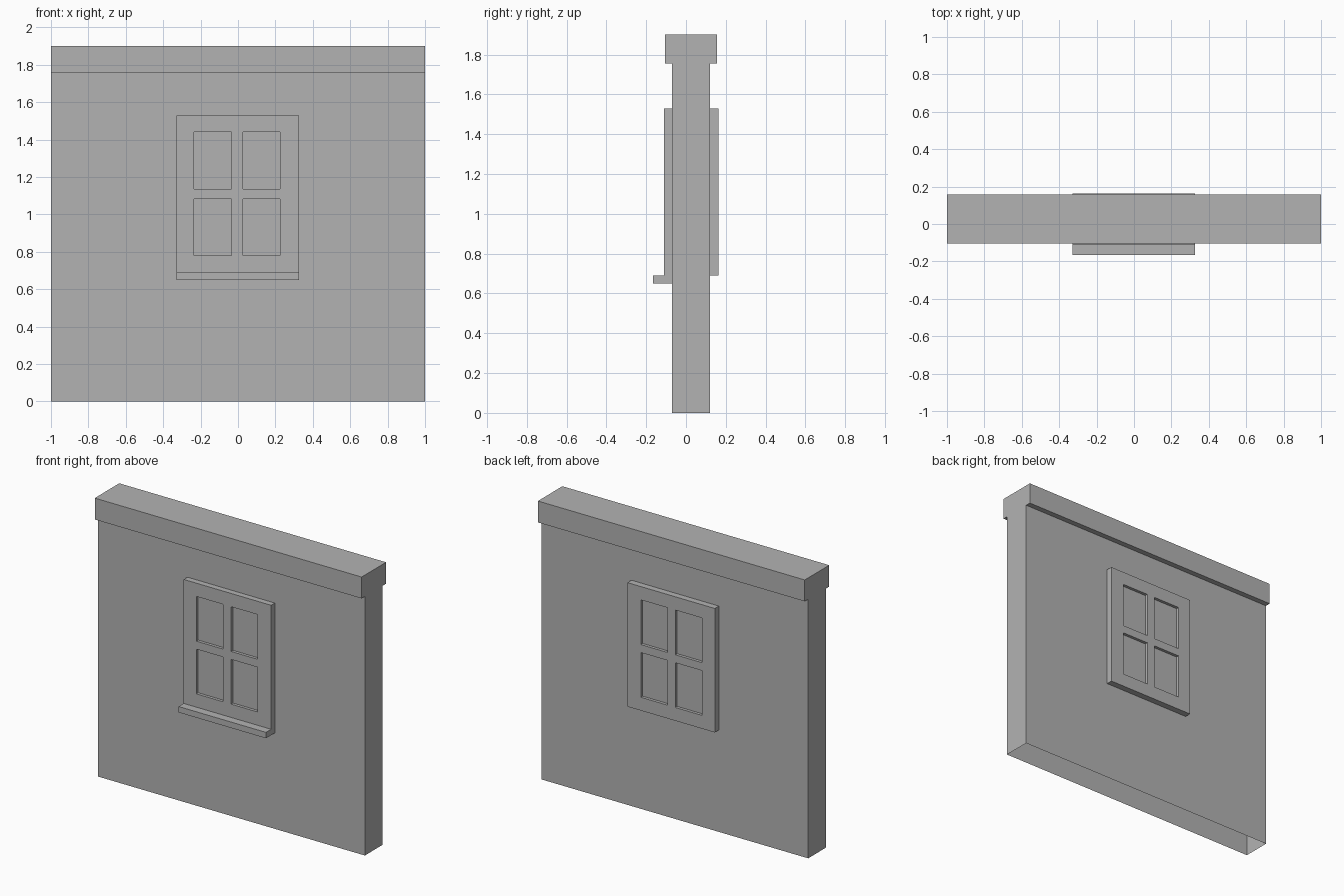
import bpy
import bmesh
from mathutils import Vector

cube = bpy.data.objects.get("Cube")
if cube:
    bpy.data.objects.remove(cube, do_unlink=True)

# Single plain grey for the whole model
grey = bpy.data.materials.new("plain_grey")
grey.use_nodes = True
colour = (0.45, 0.45, 0.45, 1.0)
grey.diffuse_color = colour
grey.node_tree.nodes["Principled BSDF"].inputs["Base Color"].default_value = colour


def add_object(name, bm):
    mesh = bpy.data.meshes.new(name)
    bm.to_mesh(mesh)
    bm.free()
    mesh.materials.append(grey)
    obj = bpy.data.objects.new(name, mesh)
    bpy.context.collection.objects.link(obj)
    return obj


def box(name, low, high, open_bottom=False):
    low, high = Vector(low), Vector(high)
    bm = bmesh.new()
    bmesh.ops.create_cube(bm, size=1)
    for v in bm.verts:
        v.co = (low + high) / 2 + v.co * (high - low)
    if open_bottom:
        bm.normal_update()
        base = [f for f in bm.faces if f.normal.z < -0.9]
        bmesh.ops.delete(bm, geom=base, context='FACES_ONLY')
    return add_object(name, bm)


def window(name, wall_y, face_y):
    """Frame with a cross of glazing bars and four sunken panes."""
    xs = (-0.33, -0.235, -0.034, 0.026, 0.225, 0.325)
    zs = (0.69, 0.78, 1.083, 1.137, 1.44, 1.53)
    bm = bmesh.new()
    grid = [[bm.verts.new((x, face_y, z)) for x in xs] for z in zs]
    panes = []
    for j in range(len(zs) - 1):
        for i in range(len(xs) - 1):
            corners = [grid[j][i], grid[j][i + 1], grid[j + 1][i + 1], grid[j + 1][i]]
            if face_y > 0:
                corners.reverse()
            face = bm.faces.new(corners)
            if i % 2 and j % 2:
                panes.append(face)
    bm.normal_update()
    # Outer sides running back to the wall
    border = [e for e in bm.edges if e.is_boundary]
    sides = bmesh.ops.extrude_edge_only(bm, edges=border)
    for v in sides["geom"]:
        if isinstance(v, bmesh.types.BMVert):
            v.co.y = wall_y
    # Sunken panes
    bmesh.ops.inset_individual(bm, faces=panes, thickness=0.0, depth=-0.02)
    bmesh.ops.recalc_face_normals(bm, faces=bm.faces)
    return add_object(name, bm)


# Wall and its coping
box("wall", (-1, -0.07, 0), (1, 0.12, 1.755), open_bottom=True)
box("coping", (-1, -0.105, 1.755), (1, 0.157, 1.9))

# Windows on both faces, with a sill on the front
window("front_window", -0.07, -0.11)
window("back_window", 0.12, 0.163)
box("front_sill", (-0.33, -0.165, 0.65), (0.325, -0.07, 0.69))
